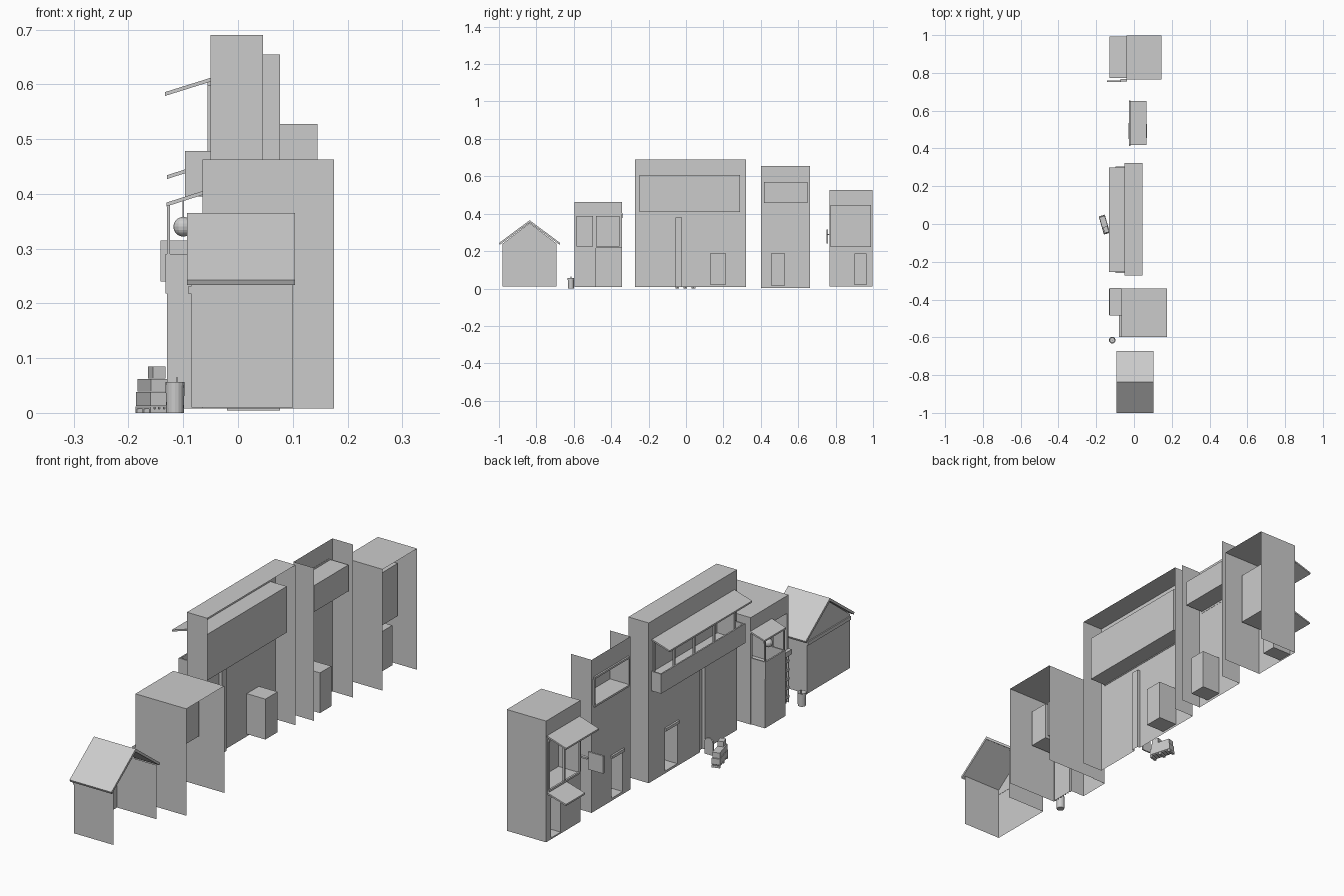
import bpy, bmesh, math
from mathutils import Matrix, Vector

if "Cube" in bpy.data.objects:
    bpy.data.objects.remove(bpy.data.objects["Cube"])


def mesh_object(name, bm):
    bmesh.ops.remove_doubles(bm, verts=bm.verts, dist=0.0001)
    me = bpy.data.meshes.new(name)
    bm.to_mesh(me)
    bm.free()
    ob = bpy.data.objects.new(name, me)
    bpy.context.collection.objects.link(ob)
    return ob


def add_box(bm, x0, x1, y0, y1, z0, z1):
    m = Matrix.Translation(((x0 + x1) / 2, (y0 + y1) / 2, (z0 + z1) / 2))
    m = m @ Matrix.Diagonal((x1 - x0, y1 - y0, z1 - z0, 1))
    bmesh.ops.create_cube(bm, size=1, matrix=m)


def boxes(name, *dims):
    bm = bmesh.new()
    for d in dims:
        add_box(bm, *d)
    return mesh_object(name, bm)


def quad(bm, *pts):
    bm.faces.new([bm.verts.new(p) for p in pts])


def shell(name, x0, x1, y0, y1, z0, z1, recesses, roof=True):
    """Open-backed building; recesses are (y0, y1, z0, z1, depth), negative depth = bay."""
    bm = bmesh.new()
    ys = sorted({y0, y1, *[v for r in recesses for v in r[:2]]})
    zs = sorted({z0, z1, *[v for r in recesses for v in r[2:4]]})
    for a, b in zip(ys, ys[1:]):
        for c, d in zip(zs, zs[1:]):
            my, mz = (a + b) / 2, (c + d) / 2
            if not any(r[0] < my < r[1] and r[2] < mz < r[3] for r in recesses):
                quad(bm, (x0, b, c), (x0, a, c), (x0, a, d), (x0, b, d))
    for a, b, c, d, dep in recesses:
        e = x0 + dep
        quad(bm, (e, b, c), (e, a, c), (e, a, d), (e, b, d))
        quad(bm, (x0, a, c), (e, a, c), (e, a, d), (x0, a, d))
        quad(bm, (e, b, c), (x0, b, c), (x0, b, d), (e, b, d))
        quad(bm, (x0, a, d), (e, a, d), (e, b, d), (x0, b, d))
        if c > z0:
            quad(bm, (x0, b, c), (e, b, c), (e, a, c), (x0, a, c))
    quad(bm, (x0, y0, z0), (x1, y0, z0), (x1, y0, z1), (x0, y0, z1))
    quad(bm, (x1, y1, z0), (x0, y1, z0), (x0, y1, z1), (x1, y1, z1))
    if roof:
        quad(bm, (x0, y0, z1), (x1, y0, z1), (x1, y1, z1), (x0, y1, z1))
    return mesh_object(name, bm)


def prism(name, profile, axis, lo, hi):
    """Extrude a 2D profile along axis: 'x' takes (y, z), 'y' takes (x, z)."""
    bm = bmesh.new()
    put = (lambda p, t: (t, p[0], p[1])) if axis == 'x' else (lambda p, t: (p[0], t, p[1]))
    f = bm.faces.new([bm.verts.new(put(p, lo)) for p in profile])
    new = bmesh.ops.extrude_face_region(bm, geom=[f])['geom']
    shift = Vector((hi - lo, 0, 0)) if axis == 'x' else Vector((0, hi - lo, 0))
    bmesh.ops.translate(bm, vec=shift, verts=[v for v in new if isinstance(v, bmesh.types.BMVert)])
    bmesh.ops.recalc_face_normals(bm, faces=bm.faces)
    return mesh_object(name, bm)


def awning(name, xi, zi, xo, zo, y0, y1, t=0.007):
    return prism(name, [(xi, zi), (xo, zo), (xo, zo - t), (xi, zi - t)], 'y', y0, y1)


def frame(name, x, y0, y1, z0, z1, mullions=(), w=0.008, d=0.008):
    dims = [(x - d, x, y0, y1, z0 - w, z0), (x - d, x, y0, y1, z1, z1 + w)]
    dims += [(x - d, x, y - w / 2, y + w / 2, z0, z1) for y in (y0, *mullions, y1)]
    return boxes(name, *dims)


# Gabled house
bm = bmesh.new()
quad(bm, (-0.085, -0.98, 0.01), (0.1, -0.98, 0.01), (0.1, -0.98, 0.24), (-0.085, -0.98, 0.24))
quad(bm, (0.1, -0.692, 0.01), (-0.085, -0.692, 0.01), (-0.085, -0.692, 0.24), (0.1, -0.692, 0.24))
quad(bm, (-0.085, -0.692, 0.01), (-0.085, -0.98, 0.01), (-0.085, -0.98, 0.24), (-0.085, -0.692, 0.24))
bm.faces.new([bm.verts.new(p) for p in
              ((-0.085, -0.692, 0.24), (-0.085, -0.98, 0.24), (-0.085, -0.836, 0.35))])
mesh_object("house_walls", bm)
prism("house_roof", [(-1.0, 0.243), (-0.836, 0.365), (-0.672, 0.243), (-0.676, 0.234),
                     (-0.836, 0.352), (-0.996, 0.234)], 'x', -0.093, 0.104)
boxes("house_gable_beam", (-0.09, -0.084, -0.98, -0.692, 0.217, 0.232))

# Corner shop with bay, balcony and slatted door
shell("shop_walls", -0.065, 0.175, -0.597, -0.342, 0.008, 0.463, [
    (-0.585, -0.497, 0.225, 0.388, 0.13), (-0.48, -0.355, 0.225, 0.388, 0.13),
    (-0.482, -0.345, 0.008, 0.22, -0.065), (-0.59, -0.493, 0.008, 0.212, 0.004)])
boxes("shop_door_slats",
      *[(-0.072, -0.065, -0.592, -0.491, z, z + 0.01) for z in (0.03, 0.068, 0.106, 0.144, 0.182)],
      *[(-0.07, -0.066, y, y + 0.004, 0.01, 0.213)
        for y in [-0.592 + i * 0.0161 for i in range(7)]],
      (-0.08, -0.065, -0.597, -0.483, 0.214, 0.235))
boxes("shop_balcony_rail", (-0.132, -0.126, -0.482, -0.345, 0.218, 0.29),
      (-0.126, -0.065, -0.482, -0.476, 0.218, 0.29), (-0.126, -0.065, -0.351, -0.345, 0.218, 0.29))
boxes("shop_balcony_posts", (-0.13, -0.124, -0.48, -0.474, 0.29, 0.382),
      (-0.13, -0.124, -0.353, -0.347, 0.29, 0.382))
awning("shop_awning", -0.065, 0.405, -0.131, 0.384, -0.485, -0.34)
bm = bmesh.new()
bmesh.ops.create_uvsphere(bm, u_segments=12, v_segments=10, radius=0.018,
                          matrix=Matrix.Translation((-0.1, -0.41, 0.34)))
mesh_object("lantern", bm)
boxes("lantern_cord", (-0.101, -0.099, -0.411, -0.409, 0.356, 0.392))

# Water bucket beside the shop
bm = bmesh.new()
bmesh.ops.create_cone(bm, cap_ends=True, segments=16, radius1=0.016, radius2=0.0175, depth=0.056,
                      matrix=Matrix.Translation((-0.115, -0.615, 0.028)))
top = max(bm.faces, key=lambda f: f.calc_center_median().z)
bmesh.ops.inset_region(bm, faces=[top], thickness=0.004)
bmesh.ops.translate(bm, vec=(0, 0, -0.012), verts=top.verts)
mesh_object("bucket", bm)
boxes("bucket_ladle", (-0.113, -0.11, -0.617, -0.613, 0.03, 0.065))

# Tall hall
shell("hall_walls", -0.05, 0.046, -0.272, 0.322, 0.008, 0.69, [
    (-0.248, 0.29, 0.41, 0.606, 0.077), (0.13, 0.212, 0.018, 0.19, 0.088),
    (-0.055, -0.022, 0.008, 0.38, 0.012)])
frame("hall_gallery_frame", -0.048, -0.248, 0.29, 0.414, 0.598, (-0.113, 0.021, 0.155))
boxes("hall_balcony", (-0.097, -0.091, -0.26, 0.305, 0.395, 0.478),
      (-0.091, -0.05, -0.26, -0.254, 0.395, 0.478), (-0.091, -0.05, 0.299, 0.305, 0.395, 0.478),
      (-0.091, -0.05, -0.254, 0.299, 0.395, 0.402))
awning("hall_awning", -0.05, 0.612, -0.133, 0.586, -0.255, 0.3)
boxes("hall_door_lintel", (-0.058, -0.05, 0.125, 0.217, 0.19, 0.202))

# Rounded board leaning near the hall
arc = [(-0.09 + 0.02 * math.cos(a), 0.06 + 0.02 * math.sin(a))
       for a in [math.pi * i / 6 for i in range(7)]]
prism("leaning_board", [(-0.11, 0.008), (-0.07, 0.008)] + arc, 'y', -0.03, -0.024)

# Pallet of crates, turned slightly
crates = boxes("pallet_crates",
               *[(x, x + 0.006, -0.05, 0.05, 0.007, 0.012) for x in (-0.018, -0.009, 0, 0.009)],
               *[(-0.018, 0.016, y, y + 0.01, 0, 0.007) for y in (-0.05, -0.005, 0.04)],
               (-0.018, 0.016, -0.048, 0.048, 0.013, 0.038),
               (-0.016, 0.014, -0.046, 0.044, 0.039, 0.062),
               (-0.012, 0.012, -0.044, -0.012, 0.063, 0.085))
crates.location = (-0.156, -0.003, 0)
crates.rotation_euler.z = math.radians(16)

# Narrow roofless house
shell("narrow_house_walls", -0.02, 0.077, 0.402, 0.663, 0.004, 0.655, [
    (0.418, 0.65, 0.458, 0.57, 0.085), (0.454, 0.53, 0.015, 0.186, 0.088)], roof=False)
frame("narrow_house_window_frame", -0.019, 0.418, 0.65, 0.458, 0.57)
boxes("narrow_house_door_lintel", (-0.028, -0.02, 0.45, 0.534, 0.187, 0.199))

# End house with two awnings and a hanging sign
shell("end_house_walls", -0.04, 0.145, 0.766, 0.998, 0.012, 0.528, [
    (0.772, 0.988, 0.222, 0.446, 0.1), (0.9, 0.966, 0.018, 0.188, 0.09)])
frame("end_house_window_frame", -0.038, 0.776, 0.985, 0.23, 0.436, (0.88,))
awning("end_house_upper_awning", -0.04, 0.463, -0.13, 0.434, 0.772, 0.992)
awning("end_house_lower_awning", -0.04, 0.22, -0.128, 0.194, 0.862, 0.99)
boxes("hanging_sign", (-0.142, -0.07, 0.752, 0.76, 0.24, 0.315))
boxes("sign_bracket", (-0.072, -0.038, 0.755, 0.768, 0.285, 0.292))
boxes("door_lamp", (-0.052, -0.038, 0.865, 0.877, 0.138, 0.154))
